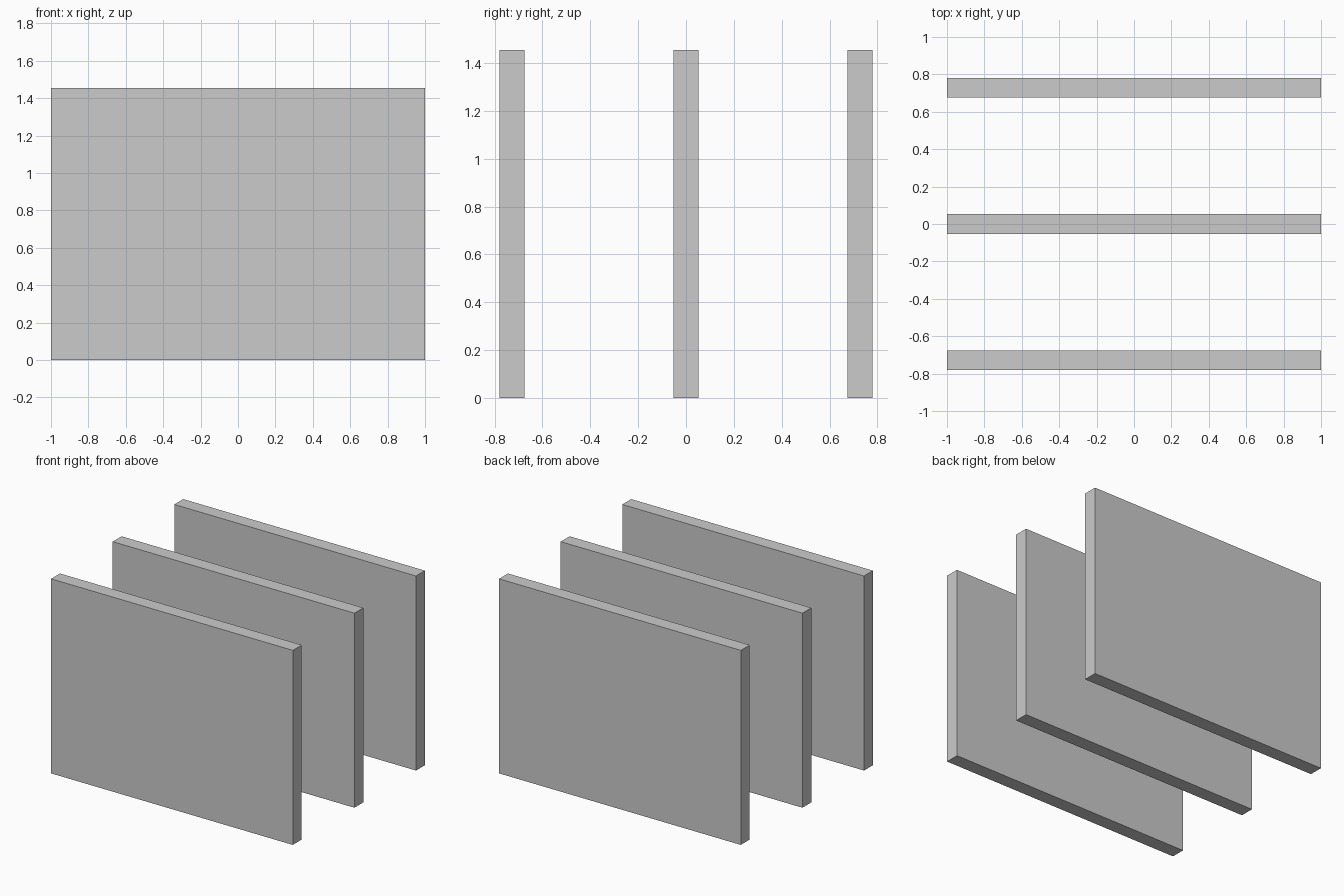
import bpy

if "Cube" in bpy.data.objects:
    bpy.data.objects.remove(bpy.data.objects["Cube"])

WIDTH, THICKNESS, HEIGHT = 2.0, 0.105, 1.455
SPACING = 0.728


def add_panel(name, y):
    bpy.ops.mesh.primitive_cube_add(size=1, location=(0, y, HEIGHT / 2))
    panel = bpy.context.object
    panel.name = name
    panel.scale = (WIDTH, THICKNESS, HEIGHT)
    bpy.ops.object.transform_apply(location=False, rotation=False, scale=True)


# Three parallel upright panels, evenly spaced front to back
for i, name in enumerate(("front_panel", "middle_panel", "back_panel")):
    add_panel(name, (i - 1) * SPACING)
